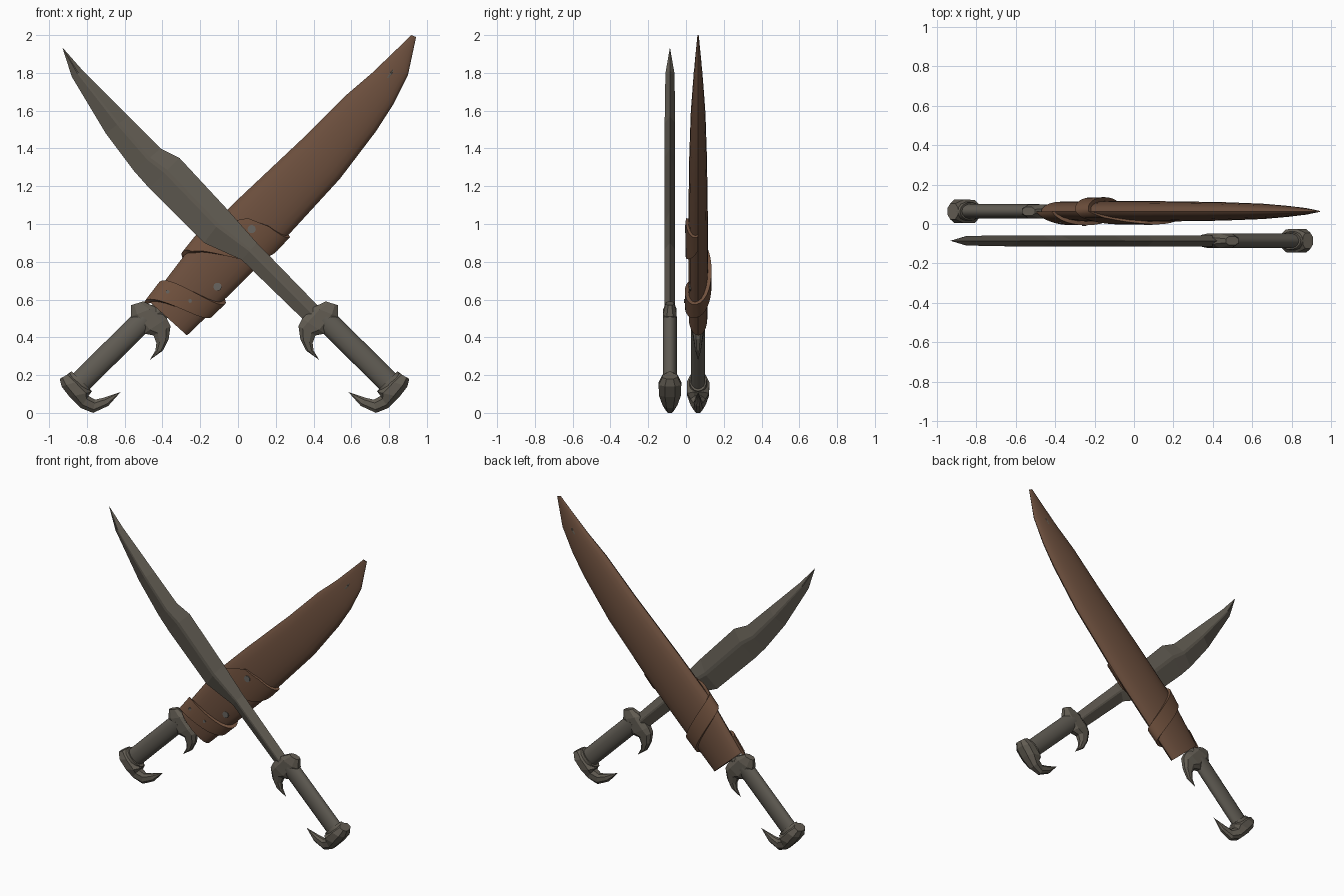
import bpy, bmesh, math
from mathutils import Vector

if "Cube" in bpy.data.objects:
    bpy.data.objects.remove(bpy.data.objects["Cube"])


def material(name, rgb):
    m = bpy.data.materials.new(name)
    m.diffuse_color = (*rgb, 1)
    m.use_nodes = True
    m.node_tree.nodes["Principled BSDF"].inputs["Base Color"].default_value = m.diffuse_color
    return m


STEEL = material("dark steel", (0.122, 0.108, 0.086))
GRIP = material("grip grey", (0.118, 0.107, 0.088))
LEATHER = material("brown leather", (0.150, 0.078, 0.047))
STRAP = material("strap leather", (0.162, 0.082, 0.047))
RIVET = material("rivet grey", (0.14, 0.13, 0.115))

# cross-section profiles: (position across the span 0..1, thickness -1..1)
BLADE = [(0, 0), (.40, 1), (.50, 1), (1, 0), (.50, -1), (.40, -1)]


def oval(n, turn=0.0):
    k = 1 / math.cos(turn)
    return [(.5 - .5 * k * math.cos(2 * math.pi * i / n + turn),
             -k * math.sin(2 * math.pi * i / n + turn)) for i in range(n)]


OCTAGON = [(0, .45), (.25, 1), (.75, 1), (1, .45), (1, -.45), (.75, -1), (.25, -1), (0, -.45)]


def loft(name, rings, mat, angle=30):
    """Skin a list of equal-length point rings and cap both ends."""
    bm = bmesh.new()
    vs = [[bm.verts.new(p) for p in r] for r in rings]
    n = len(rings[0])
    for a, b in zip(vs, vs[1:]):
        for i in range(n):
            j = (i + 1) % n
            bm.faces.new((a[i], a[j], b[j], b[i]))
    bm.faces.new(vs[0])
    bm.faces.new(vs[-1])
    bmesh.ops.remove_doubles(bm, verts=bm.verts, dist=0.0005)
    bmesh.ops.recalc_face_normals(bm, faces=bm.faces)
    me = bpy.data.meshes.new(name)
    bm.to_mesh(me)
    bm.free()
    me.materials.append(mat)
    ob = bpy.data.objects.new(name, me)
    bpy.context.collection.objects.link(ob)
    if angle:
        bpy.ops.object.select_all(action='DESELECT')
        ob.select_set(True)
        bpy.context.view_layer.objects.active = ob
        bpy.ops.object.shade_smooth_by_angle(angle=math.radians(angle))
    return ob


def rings_from(spans, profile, place):
    """Each span is (x1, z1, x2, z2, half thickness)."""
    return [[place(x1 + (x2 - x1) * u, v * t, z1 + (z2 - z1) * u) for u, v in profile]
            for x1, z1, x2, z2, t in spans]


BLADE_SPANS = [
    (.43, .56, .35, .49, .028), (.10, .90, .02, .81, .028), (-.05, 1.07, -.18, .90, .028),
    (-.31, 1.35, -.47, 1.19, .028), (-.41, 1.40, -.55, 1.28, .028),
    (-.58, 1.57, -.70, 1.48, .028), (-.82, 1.81, -.88, 1.78, .024), (-.93, 1.935, -.93, 1.935, 0)]
HANDLE_SPANS = [(.50, .54, .41, .46, .038), (.845, .20, .755, .12, .038)]
COLLAR_SPANS = [(.845, .22, .735, .115, .045), (.885, .19, .77, .085, .052)]
GUARD_SPANS = [
    (.465, .59, .53, .57, .022), (.40, .56, .53, .51, .036), (.34, .50, .46, .42, .036),
    (.32, .46, .41, .41, .03), (.33, .39, .395, .37, .022), (.36, .33, .40, .33, .015),
    (.43, .28, .43, .28, 0)]
POMMEL_SPANS = [
    (.855, .21, .907, .18, .04), (.80, .17, .897, .14, .06), (.74, .11, .855, .085, .058),
    (.755, .09, .796, .026, .04), (.72, .07, .73, 0, .025), (.675, .08, .65, .037, .018),
    (.585, .11, .585, .11, 0)]


def sword(prefix, place):
    loft(prefix + "_blade", rings_from(BLADE_SPANS, BLADE, place), STEEL, 0)
    loft(prefix + "_handle", rings_from(HANDLE_SPANS, oval(14), place), GRIP, 40)
    loft(prefix + "_collar", rings_from(COLLAR_SPANS, oval(14), place), STEEL, 40)
    loft(prefix + "_guard_hook", rings_from(GUARD_SPANS, OCTAGON, place), STEEL, 0)
    loft(prefix + "_pommel_hook", rings_from(POMMEL_SPANS, OCTAGON, place), STEEL, 0)


# bare sword in front, mirrored sword in the sheath behind
sword("front_sword", lambda x, y, z: (x, y - .085, z))
sword("sheathed_sword", lambda x, y, z: (-.037 - x, y + .064, z))

# sheath
SHEATH_Y = .064
SHEATH = [
    (-.47, .59, -.27, .41, .049), (-.23, .905, -.02, .65, .052), (.01, 1.14, .21, .88, .052),
    (.35, 1.46, .54, 1.24, .047), (.57, 1.68, .73, 1.49, .039), (.71, 1.80, .82, 1.63, .029),
    (.83, 1.915, .90, 1.79, .017), (.917, 2.0, .943, 1.99, .004)]
loft("sheath", rings_from(SHEATH, oval(20), lambda x, y, z: (x, y + SHEATH_Y, z)), LEATHER, 40)


def on_sheath(a, ang, off):
    """Point on the sheath at distance a along its axis, at an angle around it."""
    stops = [(s[0] + s[1] + s[2] + s[3]) * .5 * math.sqrt(.5) for s in SHEATH]
    i = 0 if a < stops[1] else 1 if a < stops[2] else 2
    f = (a - stops[i]) / (stops[i + 1] - stops[i])
    x1, z1, x2, z2, t = [p + (q - p) * f for p, q in zip(SHEATH[i], SHEATH[i + 1])]
    mid = Vector(((x1 + x2) / 2, SHEATH_Y, (z1 + z2) / 2))
    half = Vector((x1, SHEATH_Y, z1)) - mid
    half *= 1 + off / half.length
    return mid + half * math.cos(ang) + Vector((0, -(t + off) * math.sin(ang), 0))


# strap wound around the sheath, widening into a front flap: (half turns, lower edge, upper edge)
WIND = [(0, .075, .195), (1, .264, .373), (2, .38, .48), (2.2, .42, .60), (2.4, .50, .76),
        (2.6, .58, .82), (3, .776, .875)]
strap = []
for k in range(61):
    h = k * 3 / 60
    i = max(j for j in range(len(WIND) - 1) if WIND[j][0] <= h)
    f = (h - WIND[i][0]) / (WIND[i + 1][0] - WIND[i][0])
    lo, hi = [WIND[i][c] + (WIND[i + 1][c] - WIND[i][c]) * f for c in (1, 2)]
    top = .02 if h < 2.2 else .014
    strap.append([on_sheath(a, h * math.pi, o)
                  for a, o in ((lo, -.004), (lo, top), (hi, top), (hi, -.004))])
loft("wound_strap", strap, STRAP, 30)

# rivets: (distance along, half turns, offset, radius)
for n, (a, h, off, r) in enumerate([(.739, .5, .014, .022), (.402, .68, 0, .022),
                                    (.19, .3, .02, .01), (.24, .55, .02, .01)]):
    c = on_sheath(a, h * math.pi, off)
    disc = [[c + Vector((r * math.cos(t * math.pi / 5), dy, r * math.sin(t * math.pi / 5)))
             for t in range(10)] for dy in (.006, -.004)]
    loft("rivet_%d" % (n + 1), disc, RIVET, 30)
